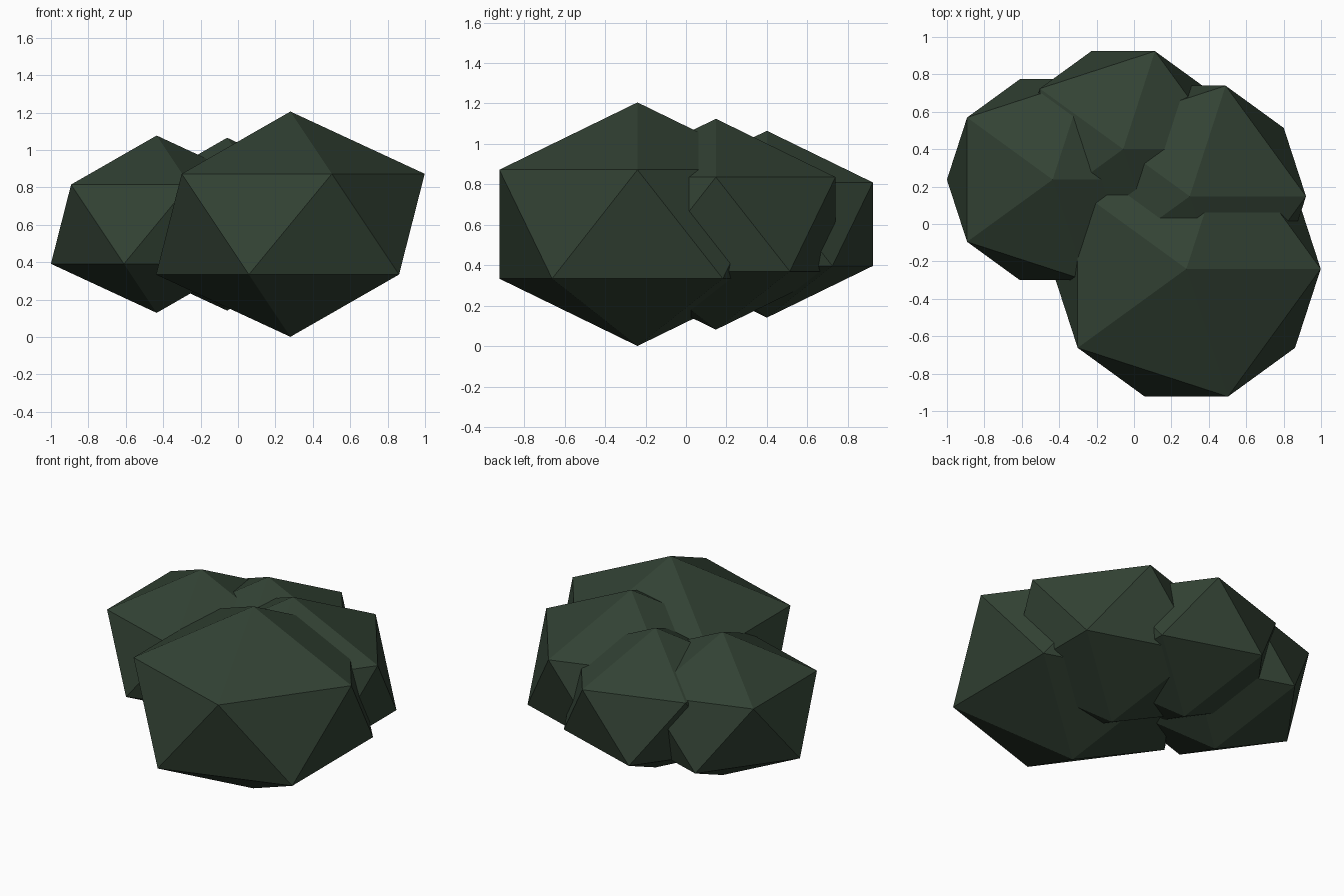
import bpy

cube = bpy.data.objects.get("Cube")
if cube:
    bpy.data.objects.remove(cube, do_unlink=True)

# Dark foliage colour
GREEN = (0.032, 0.054, 0.034, 1.0)
leaf = bpy.data.materials.new("dark_green")
leaf.use_nodes = True
leaf.diffuse_color = GREEN
bsdf = next(n for n in leaf.node_tree.nodes if n.type == 'BSDF_PRINCIPLED')
bsdf.inputs["Base Color"].default_value = GREEN

SQUASH = 0.75
MID_HEIGHT = 0.603


def clump(name, x, y, radius):
    """One flat-faced, vertically squashed leaf clump."""
    bpy.ops.mesh.primitive_ico_sphere_add(
        subdivisions=1, radius=radius, location=(x, y, MID_HEIGHT))
    obj = bpy.context.object
    obj.name = obj.data.name = name
    obj.scale.z = SQUASH
    bpy.ops.object.transform_apply(location=False, rotation=False, scale=True)
    bpy.ops.object.shade_flat()
    obj.data.materials.append(leaf)


# Four overlapping clumps make the bush
clump("front_clump", 0.28, -0.24, 0.803)
clump("left_back_clump", 0.298, 0.148, 0.695)
clump("right_clump", -0.435, 0.237, 0.632)
clump("back_clump", -0.058, 0.4, 0.616)
